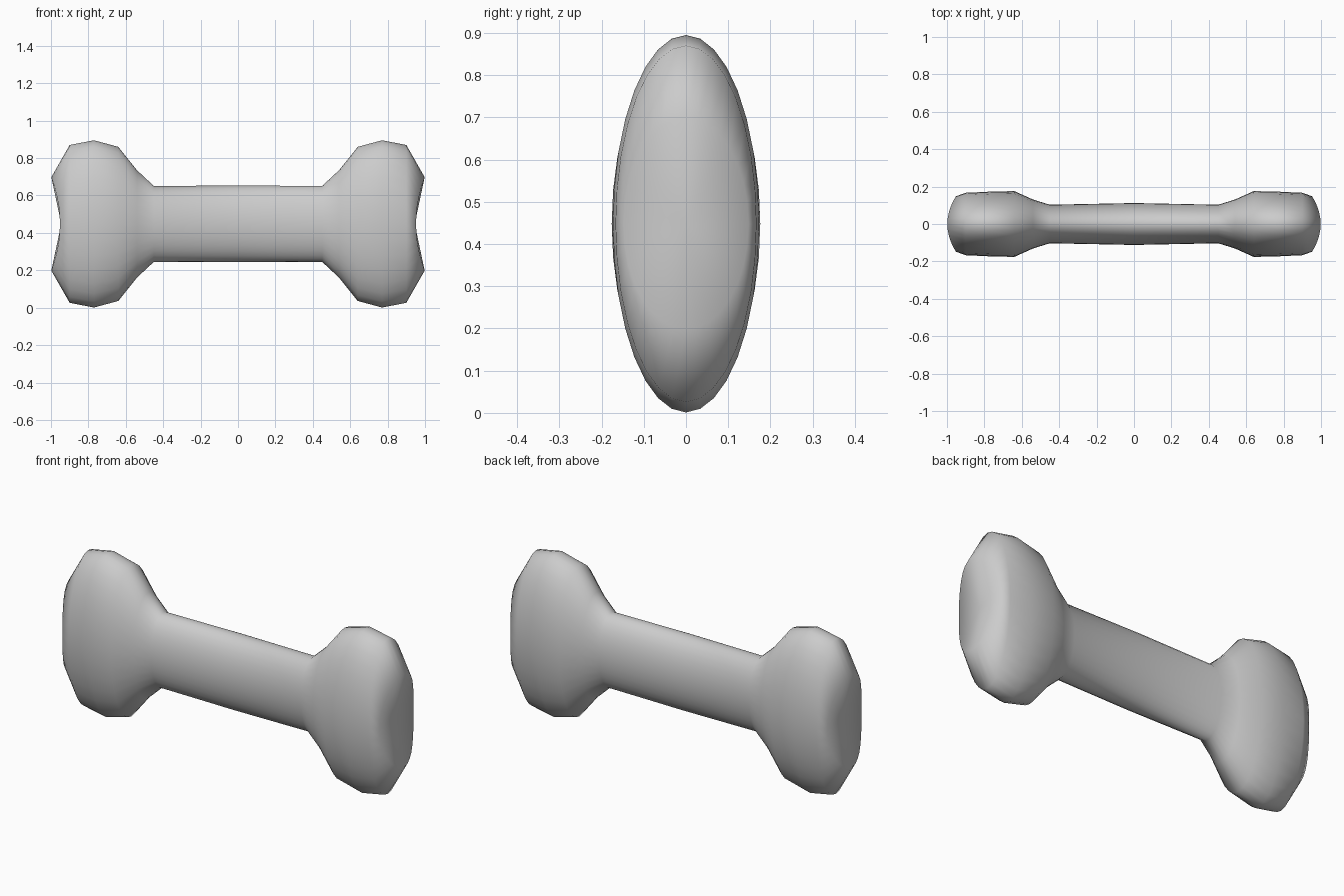
import bpy, bmesh
from math import sin, cos, pi

if "Cube" in bpy.data.objects:
    bpy.data.objects.remove(bpy.data.objects["Cube"])

SIDES = 32
MID_Z = 0.448
# half profile: x, half depth, half height
HALF = [(0.45, 0.103, 0.203), (0.54, 0.131, 0.287), (0.64, 0.176, 0.412),
        (0.77, 0.173, 0.447), (0.90, 0.167, 0.422)]


def ring(bm, x, ry, rz, saddle=0.0):
    """Elliptical loop; saddle pushes its top and bottom outward along x."""
    verts = []
    for i in range(SIDES):
        a = 2 * pi * i / SIDES
        verts.append(bm.verts.new((x + saddle * sin(a) ** 2, ry * cos(a), MID_Z + rz * sin(a))))
    return verts


bm = bmesh.new()
# knob ends and shaft, lofted from left to right
rings = [ring(bm, -0.952, 0.148, 0.25, -0.046)]
rings += [ring(bm, -x, ry, rz) for x, ry, rz in reversed(HALF)]
rings.append(ring(bm, 0, 0.112, 0.205))
rings += [ring(bm, x, ry, rz) for x, ry, rz in HALF]
rings.append(ring(bm, 0.952, 0.148, 0.25, 0.046))
for a, b in zip(rings, rings[1:]):
    for i in range(SIDES):
        j = (i + 1) % SIDES
        bm.faces.new((a[i], a[j], b[j], b[i]))
# shallow dished caps
for loop, x in ((rings[0], -0.945), (rings[-1], 0.945)):
    tip = bm.verts.new((x, 0, MID_Z))
    for i in range(SIDES):
        bm.faces.new((loop[i], loop[(i + 1) % SIDES], tip))
bmesh.ops.recalc_face_normals(bm, faces=bm.faces)
for f in bm.faces:
    f.smooth = True
mesh = bpy.data.meshes.new("bone")
bm.to_mesh(mesh)
bm.free()
bone = bpy.data.objects.new("bone", mesh)
bpy.context.collection.objects.link(bone)
